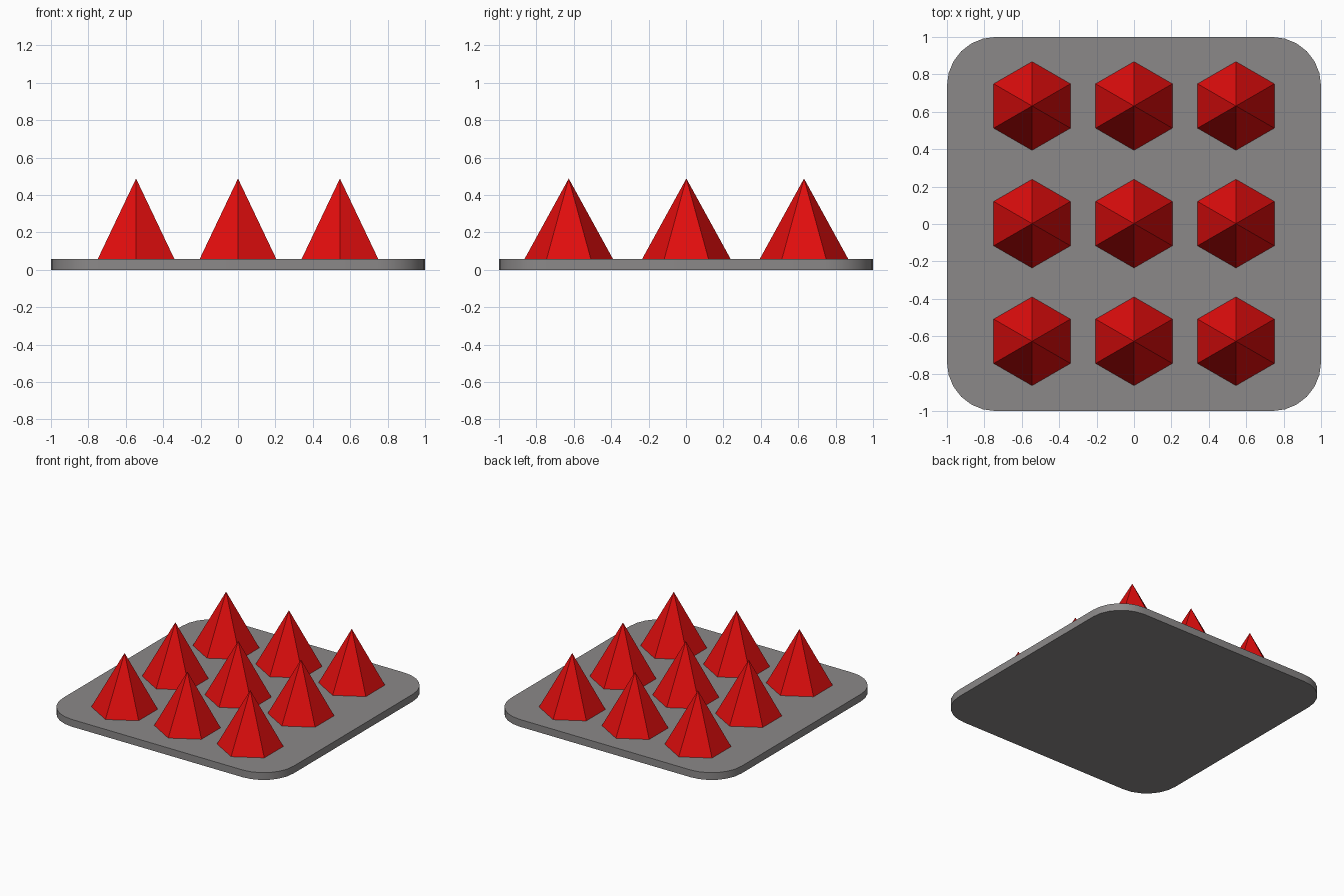
import bpy, bmesh, math

if "Cube" in bpy.data.objects:
    bpy.data.objects.remove(bpy.data.objects["Cube"])


def material(name, rgb):
    m = bpy.data.materials.new(name)
    m.diffuse_color = (*rgb, 1)
    m.use_nodes = True
    m.node_tree.nodes["Principled BSDF"].inputs["Base Color"].default_value = m.diffuse_color
    return m


def make_object(name, bm, mat):
    bmesh.ops.recalc_face_normals(bm, faces=bm.faces)
    mesh = bpy.data.meshes.new(name)
    bm.to_mesh(mesh)
    bm.free()
    mesh.materials.append(mat)
    ob = bpy.data.objects.new(name, mesh)
    bpy.context.collection.objects.link(ob)
    return ob


grey = material("plate grey", (0.26, 0.25, 0.25))
red = material("spike red", (0.75, 0.004, 0.004))

PLATE_TOP, APEX = 0.057, 0.488
RADIUS, STEPS = 0.26, 6

# Base plate: rounded square outline, extruded upwards
bm = bmesh.new()
outline = []
for corner, (sx, sy) in enumerate([(1, 1), (-1, 1), (-1, -1), (1, -1)]):
    for i in range(STEPS + 1):
        a = math.radians(90) * (corner + i / STEPS)
        outline.append(bm.verts.new((sx * (1 - RADIUS) + RADIUS * math.cos(a),
                                     sy * (1 - RADIUS) + RADIUS * math.sin(a), 0)))
bottom = bm.faces.new(outline)
ext = bmesh.ops.extrude_face_region(bm, geom=[bottom], use_keep_orig=True)
top_verts = [g for g in ext["geom"] if isinstance(g, bmesh.types.BMVert)]
bmesh.ops.translate(bm, verts=top_verts, vec=(0, 0, PLATE_TOP))
plate = make_object("base_plate", bm, grey)
bpy.context.view_layer.objects.active = plate
plate.select_set(True)
bpy.ops.object.shade_smooth_by_angle(angle=math.radians(30))

# Spikes: 3 x 3 grid of six-sided pyramids, corners pointing along y
for row in (-1, 0, 1):
    for col in (-1, 0, 1):
        bm = bmesh.new()
        ring = [bm.verts.new((0.237 * math.cos(math.radians(30 + 60 * k)),
                              0.237 * math.sin(math.radians(30 + 60 * k)), 0))
                for k in range(6)]
        tip = bm.verts.new((0, 0, APEX - PLATE_TOP))
        bm.faces.new(ring)
        for k in range(6):
            bm.faces.new((ring[k], ring[(k + 1) % 6], tip))
        spike = make_object(f"spike_{row + 2}_{col + 2}", bm, red)
        spike.location = (col * 0.545, row * 0.629 + 0.002, PLATE_TOP)
